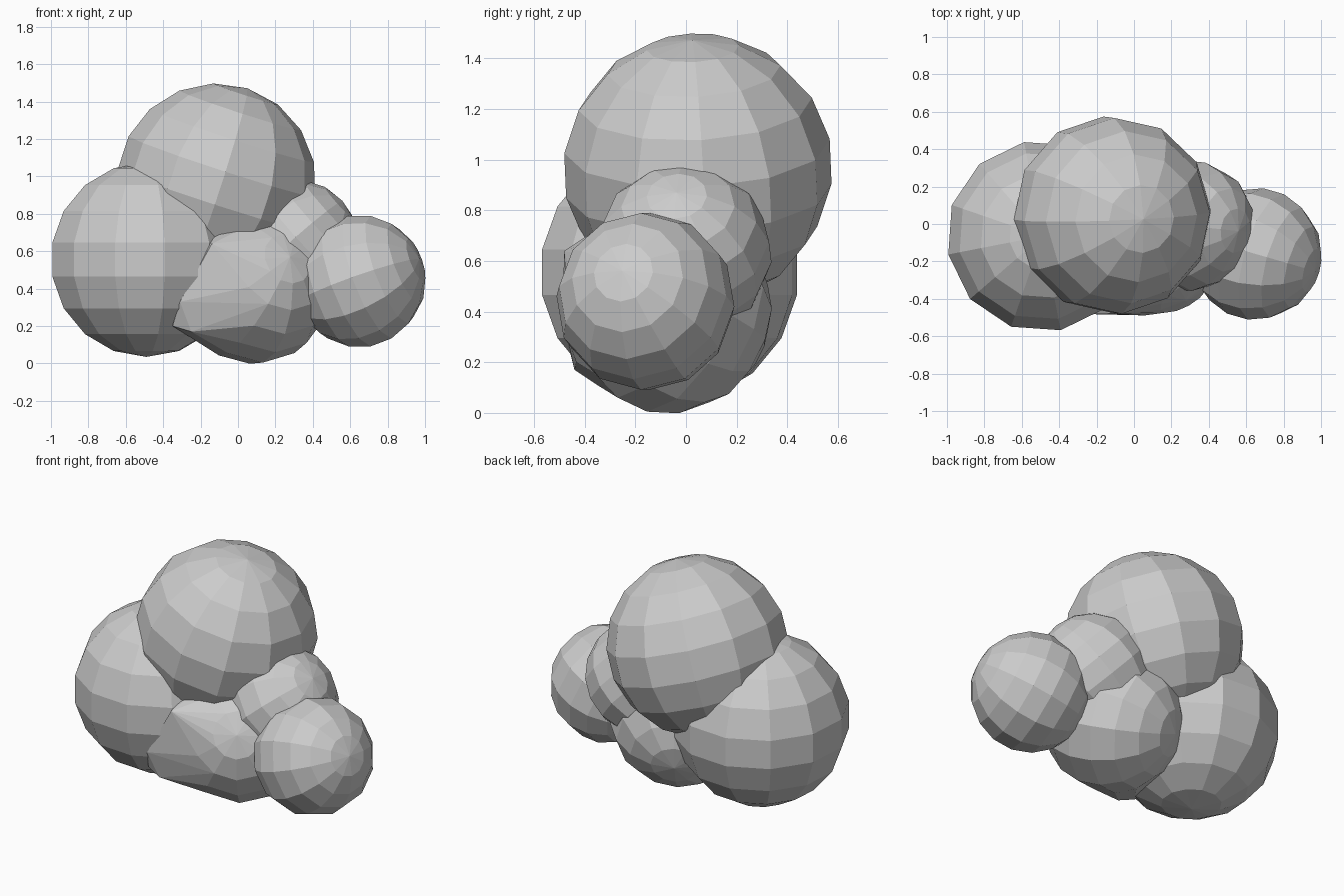
import bpy, bmesh, math
from mathutils import Vector, Matrix

if "Cube" in bpy.data.objects:
    bpy.data.objects.remove(bpy.data.objects["Cube"])


def lobe(name, centre, radius, axis, roll=0, extra=()):
    """Faceted 12 x 9 ball with its pole along axis; extra points pull the surface out."""
    bm = bmesh.new()
    bmesh.ops.create_uvsphere(bm, u_segments=12, v_segments=9, radius=radius)
    turn = Vector(axis).to_track_quat('Z', 'Y').to_matrix().to_4x4()
    spin = Matrix.Rotation(math.radians(roll), 4, 'Z')
    bm.transform(Matrix.Translation(centre) @ turn @ spin)
    if extra:
        for p in extra:
            bm.verts.new(p)
        hull = bmesh.ops.convex_hull(bm, input=bm.verts[:])
        loose = {g for g in hull["geom_interior"] + hull["geom_unused"]
                 if isinstance(g, bmesh.types.BMVert)}
        bmesh.ops.delete(bm, geom=list(loose), context='VERTS')
    bmesh.ops.recalc_face_normals(bm, faces=bm.faces[:])
    mesh = bpy.data.meshes.new(name)
    bm.to_mesh(mesh)
    bm.free()
    ob = bpy.data.objects.new(name, mesh)
    bpy.context.collection.objects.link(ob)
    return ob


# Large lobes
left = lobe("left_lobe", (-0.49, -0.065, 0.555), 0.52, (0, 0, 1))
# spin the left lobe so its facets line up with the top view
left.data.transform(Matrix.Translation((-0.49, -0.065, 0))
                    @ Matrix.Rotation(math.radians(11), 4, 'Z')
                    @ Matrix.Translation((0.49, 0.065, 0)))
lobe("top_lobe", (-0.115, 0.047, 0.965), 0.533, (0.31, -0.04, 0.95), 10)

# Small lobes on the right
lobe("right_lobe", (0.65, -0.16, 0.44), 0.354, (0.9, -0.26, 0.34))
lobe("back_right_lobe", (0.30, -0.01, 0.635), 0.35, (0.74, -0.08, 0.67))

# Lower front lobe, pulled out toward the front left
lobe("front_lobe", (0.09, -0.075, 0.41), 0.415, (0.45, -0.8, 0.38), 0,
     [(-0.31, -0.48, 0.33), (-0.35, -0.41, 0.20),
      (-0.25, -0.44, 0.17), (-0.14, -0.48, 0.64)])
